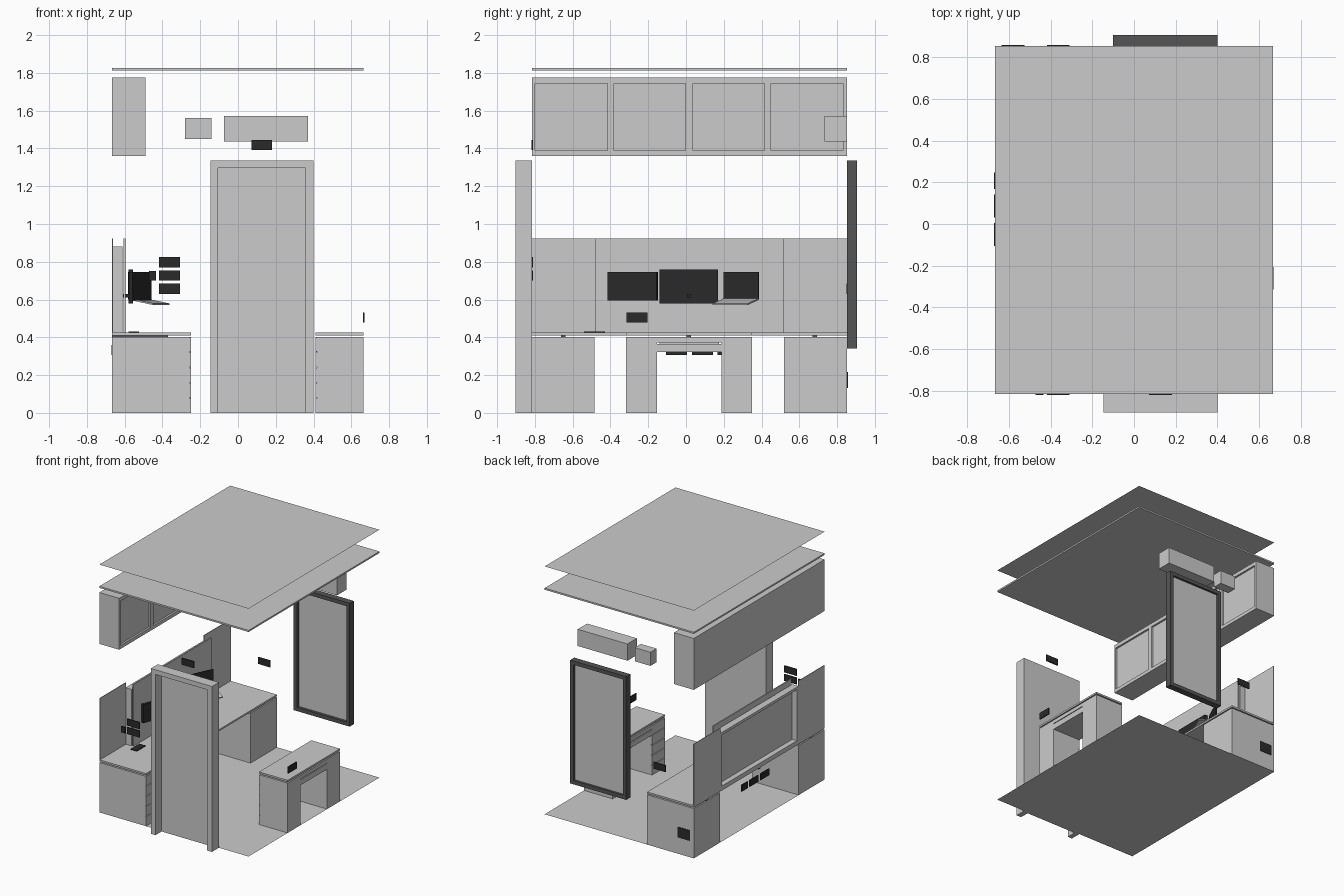
import bpy, bmesh, math
from mathutils import Vector, Euler


def material(name, v):
    m = bpy.data.materials.new(name)
    m.diffuse_color = (v, v, v, 1)
    return m


BLACK = material("black_plastic", 0.023)
DARK = material("dark_frame", 0.09)


def finish(name, bm, mat=None):
    me = bpy.data.meshes.new(name)
    bm.to_mesh(me)
    bm.free()
    ob = bpy.data.objects.new(name, me)
    bpy.context.collection.objects.link(ob)
    if mat:
        me.materials.append(mat)
    return ob


def add_box(bm, x0, x1, y0, y1, z0, z1):
    r = bmesh.ops.create_cube(bm, size=1)
    for v in r["verts"]:
        v.co = Vector(((x0 + x1) / 2 + v.co.x * (x1 - x0),
                       (y0 + y1) / 2 + v.co.y * (y1 - y0),
                       (z0 + z1) / 2 + v.co.z * (z1 - z0)))


def boxes(name, specs, mat=None):
    bm = bmesh.new()
    for s in specs:
        add_box(bm, *s)
    return finish(name, bm, mat)


def box(name, *s, mat=None):
    return boxes(name, [s], mat)


def turned_box(name, centre, size, yaw=0, pitch=0, mat=None):
    h = [s / 2 for s in size]
    ob = box(name, -h[0], h[0], -h[1], h[1], -h[2], h[2], mat=mat)
    ob.location = centre
    ob.rotation_euler = Euler((0, math.radians(pitch), math.radians(yaw)))
    return ob


def sheet(name, z):
    bm = bmesh.new()
    bm.faces.new([bm.verts.new((x, y, z)) for x, y in
                  ((X0, Y0), (X1, Y0), (X1, Y1), (X0, Y1))])
    return finish(name, bm)


X0, X1, Y0, Y1 = -0.667, 0.665, -0.815, 0.853

# Floor, ceiling and dropped ceiling
sheet("floor", 0)
sheet("ceiling", 2.0)
box("dropped_ceiling", X0, X1, Y0, Y1, 1.812, 1.825)

# Wall cabinet with four recessed door panels
bm = bmesh.new()
add_box(bm, X0, -0.505, Y0, Y1, 1.36, 1.775)
edges = [Y0, -0.80, -0.415, -0.38, -0.003, 0.037, 0.415, 0.45, 0.832, Y1]
for a, b in zip(edges[::2], edges[1::2]):
    add_box(bm, -0.505, -0.49, a, b, 1.36, 1.775)
for a, b in zip(edges[1::2], edges[2::2]):
    add_box(bm, -0.505, -0.49, a, b, 1.36, 1.388)
    add_box(bm, -0.505, -0.49, a, b, 1.745, 1.775)
finish("wall_cabinet", bm)

# Air conditioner and small box on the back wall
box("air_conditioner", -0.075, 0.37, 0.733, Y1, 1.437, 1.572)
box("small_wall_box", -0.28, -0.14, 0.775, Y1, 1.45, 1.56)

# Door frame and leaf
boxes("door_frame", [(-0.145, -0.105, -0.903, Y0, 0, 1.335),
                     (0.357, 0.40, -0.903, Y0, 0, 1.335),
                     (-0.105, 0.357, -0.903, Y0, 1.297, 1.335)])
box("door_leaf", -0.105, 0.357, -0.825, Y0, 0, 1.297)

# Window frame and pane
boxes("window_frame", [(-0.10, -0.07, Y1, 0.905, 0.34, 1.335),
                       (0.37, 0.40, Y1, 0.905, 0.34, 1.335),
                       (-0.07, 0.37, Y1, 0.905, 0.34, 0.37),
                       (-0.07, 0.37, Y1, 0.905, 1.305, 1.335)], DARK)
box("window_pane", -0.07, 0.37, 0.875, 0.887, 0.37, 1.305)

# Long desk on the left wall with end cabinets and brackets
box("long_desk_top", X0, -0.25, Y0, Y1, 0.411, 0.425)
box("front_cabinet", X0, -0.256, Y0, -0.485, 0, 0.402)
boxes("front_cabinet_drawers", [(-0.256, -0.25, Y0, -0.485, i * 0.081, i * 0.081 + 0.076)
                                for i in range(5)])
box("back_cabinet", X0, -0.25, 0.518, Y1, 0, 0.402)
for y in (-0.65, 0.015, 0.682):
    box("desk_bracket", X0, -0.37, y - 0.012, y + 0.012, 0.402, 0.411, mat=DARK)

# Panels above the long desk, with a framed box behind the middle one
box("front_end_panel", X0, -0.662, Y0, -0.483, 0.425, 0.922)
box("back_end_panel", X0, -0.662, 0.515, Y1, 0.425, 0.922)
box("middle_panel", -0.606, -0.596, -0.483, 0.515, 0.425, 0.922)
boxes("middle_frame", [(X0, -0.612, -0.483, -0.463, 0.425, 0.88),
                       (X0, -0.612, 0.495, 0.515, 0.425, 0.88),
                       (X0, -0.612, -0.463, 0.495, 0.425, 0.447),
                       (X0, -0.612, -0.463, 0.495, 0.858, 0.88),
                       (-0.624, -0.612, -0.463, 0.495, 0.447, 0.858)])

# Screens and laptop
turned_box("centre_screen", (-0.568, 0.015, 0.67), (0.026, 0.31, 0.18), mat=BLACK)
turned_box("left_screen", (-0.518, -0.282, 0.67), (0.022, 0.277, 0.15), -21, mat=BLACK)
turned_box("laptop_screen", (-0.535, 0.292, 0.672), (0.008, 0.205, 0.146), -25, mat=BLACK)
turned_box("laptop_base", (-0.466, 0.262, 0.588), (0.135, 0.205, 0.008), -25, 11)
for y in (-0.28, 0.015, 0.29):
    box("screen_arm", -0.608, -0.53, y - 0.01, y + 0.01, 0.61, 0.63, mat=BLACK)

# Small desk on the right wall, drawers facing the room
box("small_desk_top", 0.41, X1, -0.317, 0.35, 0.411, 0.425)
box("small_desk_drawer_pedestal", 0.418, X1, -0.317, -0.153, 0, 0.402)
boxes("small_desk_drawers", [(0.41, 0.418, -0.317, -0.153, i * 0.081, i * 0.081 + 0.076)
                             for i in range(5)])
box("small_desk_pedestal", 0.41, X1, 0.187, 0.35, 0, 0.402)
boxes("small_desk_tray", [(0.41, X1, -0.153, 0.187, 0.372, 0.402),
                          (0.41, X1, -0.153, 0.187, 0.322, 0.366),
                          (0.42, X1 - 0.01, -0.14, 0.175, 0.366, 0.372)])

# Wall sockets and switches: centre and half sizes on each wall
T = 0.004
for x, z, w, h in ((0.126, 1.418, 0.055, 0.027), (-0.363, 0.797, 0.055, 0.027),
                   (-0.363, 0.728, 0.055, 0.027), (-0.453, 0.725, 0.019, 0.025)):
    box("front_wall_socket", x - w, x + w, Y0 - T, Y0 + T, z - h, z + h, mat=BLACK)
for x, z, w, h in ((-0.363, 0.657, 0.055, 0.027), (-0.58, 0.175, 0.055, 0.042)):
    box("back_wall_socket", x - w, x + w, Y1 - T, Y1 + T, z - h, z + h, mat=BLACK)
for y, w in ((-0.05, 0.055), (0.087, 0.055), (0.207, 0.04)):
    box("left_wall_socket", X0 - T, X0 + T, y - w, y + w, 0.307, 0.36, mat=BLACK)
box("right_wall_socket", X1 - T, X1 + T, -0.315, -0.205, 0.478, 0.532, mat=BLACK)
box("desk_socket", -0.58, -0.525, -0.54, -0.43, 0.424, 0.431, mat=BLACK)
